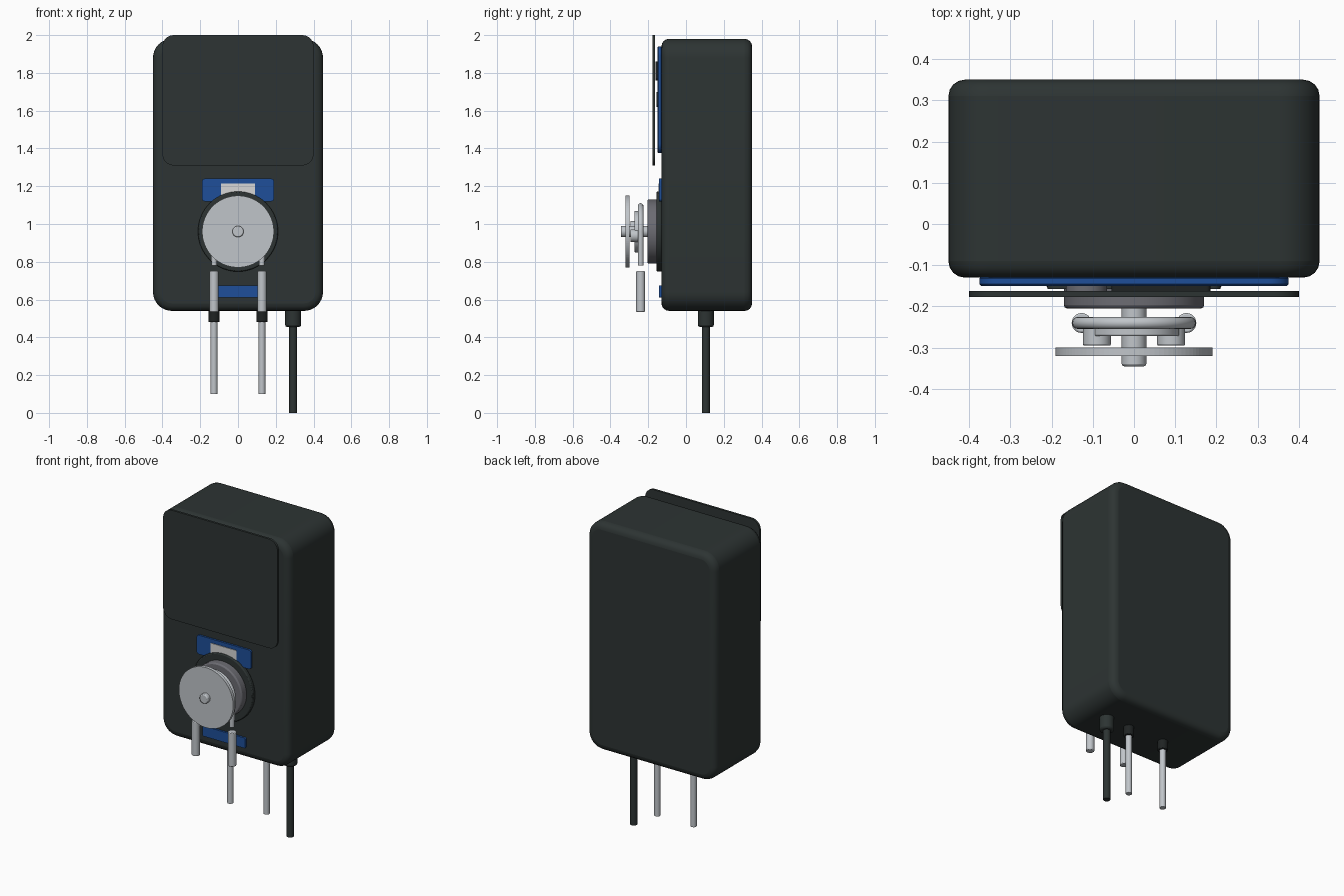
import bpy, bmesh, math
from mathutils import Vector

cube = bpy.data.objects.get("Cube")
if cube:
    bpy.data.objects.remove(cube, do_unlink=True)


def material(name, rgb):
    m = bpy.data.materials.new(name)
    m.use_nodes = True
    m.diffuse_color = (*rgb, 1)
    m.node_tree.nodes["Principled BSDF"].inputs["Base Color"].default_value = (*rgb, 1)
    return m


DARK = material("charcoal plastic", (0.026, 0.034, 0.033))
BLACK = material("black rubber", (0.014, 0.017, 0.017))
BLUE = material("blue label", (0.013, 0.078, 0.32))
LIGHT = material("pale grey plastic", (0.53, 0.56, 0.59))
GREY = material("mid grey plastic", (0.15, 0.15, 0.17))
WHITE = material("white label", (0.68, 0.68, 0.68))


def finish(name, bm, mat, bevel=0, segments=3, smooth=True):
    bmesh.ops.recalc_face_normals(bm, faces=bm.faces)
    mesh = bpy.data.meshes.new(name)
    bm.to_mesh(mesh)
    bm.free()
    mesh.materials.append(mat)
    ob = bpy.data.objects.new(name, mesh)
    bpy.context.collection.objects.link(ob)
    if bevel:
        mod = ob.modifiers.new("edge rounding", "BEVEL")
        mod.width, mod.segments = bevel, segments
        mod.limit_method, mod.angle_limit = "ANGLE", math.radians(40)
    if smooth:
        bpy.ops.object.select_all(action="DESELECT")
        ob.select_set(True)
        bpy.context.view_layer.objects.active = ob
        bpy.ops.object.shade_smooth_by_angle(angle=math.radians(35))
    return ob


def slab(name, mat, x0, x1, z0, z1, y0, y1, radius, bevel=0, segments=3):
    """Rounded rectangle in the front plane, extruded in depth."""
    bm = bmesh.new()
    verts = []
    steps = 8
    corners = [(x1 - radius, z1 - radius), (x0 + radius, z1 - radius),
               (x0 + radius, z0 + radius), (x1 - radius, z0 + radius)]
    for i, (cx, cz) in enumerate(corners):
        for k in range(steps + 1):
            a = math.pi / 2 * (i + k / steps)
            verts.append(bm.verts.new((cx + radius * math.cos(a), y0,
                                       cz + radius * math.sin(a))))
    face = bm.faces.new(verts)
    out = bmesh.ops.extrude_face_region(bm, geom=[face])
    moved = [g for g in out["geom"] if isinstance(g, bmesh.types.BMVert)]
    bmesh.ops.translate(bm, verts=moved, vec=(0, y1 - y0, 0))
    return finish(name, bm, mat, bevel, segments)


def rod(name, mat, start, end, radius, sides=32, bevel=0, smooth=True):
    """Cylinder between two points."""
    a, b = Vector(start), Vector(end)
    bm = bmesh.new()
    bmesh.ops.create_cone(bm, cap_ends=True, segments=sides, radius1=radius,
                          radius2=radius, depth=(b - a).length)
    turn = (b - a).to_track_quat("Z", "Y").to_matrix()
    bmesh.ops.rotate(bm, verts=bm.verts, matrix=turn)
    bmesh.ops.translate(bm, verts=bm.verts, vec=(a + b) / 2)
    return finish(name, bm, mat, bevel, 2, smooth)


AXIS_Z = 0.96


def disc(name, mat, x, z, y0, y1, radius, **kw):
    return rod(name, mat, (x, y0, z), (x, y1, z), radius, **kw)


# Housing
slab("housing", DARK, -0.45, 0.45, 0.54, 1.98, -0.13, 0.35, 0.10, 0.04, 4)

# Control panel, its contents and cover
slab("control_panel", BLUE, -0.375, 0.375, 1.375, 1.94, -0.15, -0.128, 0.05, 0.004, 1)
slab("display", BLACK, -0.055, 0.185, 1.765, 1.86, -0.162, -0.149, 0.01)
disc("control_button", GREY, -0.115, 1.81, -0.162, -0.149, 0.05)
slab("key_strip", DARK, -0.21, 0.21, 1.62, 1.70, -0.157, -0.149, 0.02)
slab("panel_cover", DARK, -0.40, 0.40, 1.31, 2.0, -0.177, -0.163, 0.06)

# Front labels
slab("upper_label", BLUE, -0.19, 0.19, 1.12, 1.24, -0.142, -0.128, 0.015)
slab("rating_label", WHITE, -0.09, 0.09, 1.14, 1.215, -0.146, -0.141, 0.003)
slab("lower_label", BLUE, -0.15, 0.15, 0.61, 0.675, -0.142, -0.128, 0.008)

# Pump head
disc("pump_seat", DARK, 0, AXIS_Z, -0.156, -0.128, 0.212, sides=64, bevel=0.006)
disc("pump_base", GREY, 0, AXIS_Z, -0.205, -0.15, 0.17, sides=64, bevel=0.008)
disc("drive_shaft", LIGHT, 0, AXIS_Z, -0.345, -0.20, 0.03, bevel=0.006)
disc("rotor", LIGHT, 0, AXIS_Z, -0.272, -0.245, 0.11, sides=48, bevel=0.004)
for side, label in ((1, "left"), (-1, "right")):
    disc(label + "_roller", LIGHT, side * 0.09, AXIS_Z - side * 0.022,
         -0.295, -0.25, 0.034, bevel=0.004)
disc("front_disc", LIGHT, 0, AXIS_Z, -0.32, -0.30, 0.19, sides=96, smooth=False)

# Flexible tube looped over the rotor
curve = bpy.data.curves.new("pump_tube", "CURVE")
curve.dimensions = "3D"
curve.bevel_depth, curve.bevel_resolution = 0.015, 4
curve.use_fill_caps = True
path = [(0.126, 0.78), (0.128, 0.86)]
path += [(0.135 * math.cos(a), AXIS_Z + 0.135 * math.sin(a))
         for a in (math.pi * k / 24 for k in range(25))]
path += [(-0.128, 0.86), (-0.126, 0.78)]
spline = curve.splines.new("POLY")
spline.points.add(len(path) - 1)
for point, (x, z) in zip(spline.points, path):
    point.co = (x, -0.24, z, 1)
curve.materials.append(LIGHT)
bpy.context.collection.objects.link(bpy.data.objects.new("pump_tube", curve))

# Front connectors and lower hoses, one pair per side
HOSE_Y = 0.105
for side, label in ((1, "left"), (-1, "right")):
    x = side * 0.127
    rod(label + "_connector", LIGHT, (x, -0.24, 0.535), (x, -0.24, 0.75), 0.024, bevel=0.004)
    rod(label + "_hose_collar", BLACK, (x, HOSE_Y, 0.48), (x, HOSE_Y, 0.56), 0.03, bevel=0.004)
    rod(label + "_hose", LIGHT, (x, HOSE_Y, 0.10), (x, HOSE_Y, 0.50), 0.018)

# Power cable
rod("cable_gland", DARK, (0.292, HOSE_Y, 0.455), (0.292, HOSE_Y, 0.56), 0.042, bevel=0.01)
rod("power_cable", DARK, (0.292, HOSE_Y, 0), (0.292, HOSE_Y, 0.47), 0.021)
